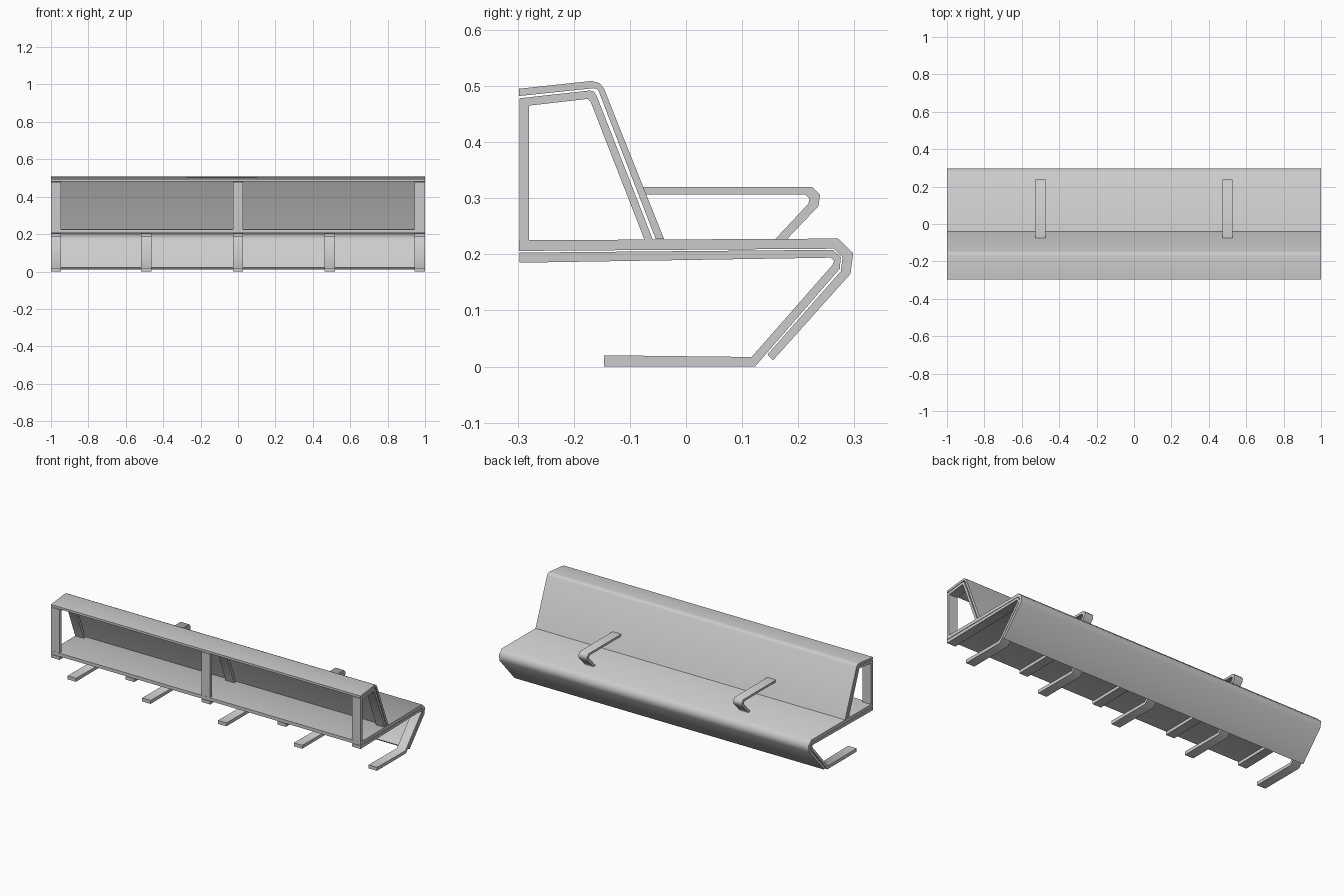
import bpy, bmesh, math

if "Cube" in bpy.data.objects:
    bpy.data.objects.remove(bpy.data.objects["Cube"])


def extrude_profile(name, pts, x, width, angle=56):
    """Extrude a closed (y, z) profile along x, centred on x."""
    bm = bmesh.new()
    face = bm.faces.new([bm.verts.new((-width / 2, y, z)) for y, z in pts])
    ext = bmesh.ops.extrude_face_region(bm, geom=[face])
    verts = [g for g in ext["geom"] if isinstance(g, bmesh.types.BMVert)]
    bmesh.ops.translate(bm, verts=verts, vec=(width, 0, 0))
    bmesh.ops.recalc_face_normals(bm, faces=bm.faces)
    mesh = bpy.data.meshes.new(name)
    bm.to_mesh(mesh)
    bm.free()
    ob = bpy.data.objects.new(name, mesh)
    ob.location.x = x
    bpy.context.collection.objects.link(ob)
    bpy.ops.object.select_all(action='DESELECT')
    ob.select_set(True)
    bpy.context.view_layer.objects.active = ob
    bpy.ops.object.shade_smooth_by_angle(angle=math.radians(angle))
    return ob


BAR = 0.055
END = 1 - BAR / 2

# Folded seat panel
seat = [(-0.298, 0.225), (0.271, 0.228), (0.298, 0.202), (0.293, 0.165),
        (0.155, 0.011), (0.145, 0.021), (0.276, 0.170), (0.279, 0.195),
        (0.264, 0.210), (-0.298, 0.206)]
extrude_profile("seat_panel", seat, 0, 2)

# Folded backrest panel
back = [(-0.039, 0.227), (-0.146, 0.495), (-0.154, 0.505), (-0.168, 0.509),
        (-0.298, 0.495), (-0.298, 0.482), (-0.165, 0.496), (-0.159, 0.495),
        (-0.155, 0.489), (-0.054, 0.227)]
extrude_profile("backrest_panel", back, 0, 2)

# Bent leg frames with feet
leg = [(-0.297, 0.203), (0.262, 0.208), (0.276, 0.195), (0.274, 0.174),
       (0.123, 0.0), (-0.146, 0.0), (-0.146, 0.020), (0.117, 0.017),
       (0.261, 0.181), (0.264, 0.188), (0.258, 0.194), (-0.297, 0.185)]
for i, x in enumerate((-END, -0.49, 0, 0.49, END)):
    extrude_profile(f"leg_frame_{i + 1}", leg, x, BAR)

# Backrest ribs and upright posts
rib = [(-0.059, 0.226), (-0.159, 0.482), (-0.164, 0.490), (-0.171, 0.492),
       (-0.297, 0.478), (-0.297, 0.463), (-0.175, 0.477), (-0.170, 0.472),
       (-0.074, 0.226)]
post = [(-0.297, 0.224), (-0.280, 0.224), (-0.280, 0.466), (-0.297, 0.464)]
for i, x in enumerate((-END, 0, END)):
    extrude_profile(f"backrest_rib_{i + 1}", rib, x, BAR)
    extrude_profile(f"upright_post_{i + 1}", post, x, BAR)

# Armrests
arm = [(-0.077, 0.320), (0.225, 0.320), (0.239, 0.306), (0.236, 0.286),
       (0.180, 0.227), (0.159, 0.227), (0.218, 0.290), (0.220, 0.299),
       (0.212, 0.307), (-0.072, 0.307)]
for side, x in (("left", -0.5), ("right", 0.5)):
    extrude_profile(f"armrest_{side}", arm, x, BAR)
